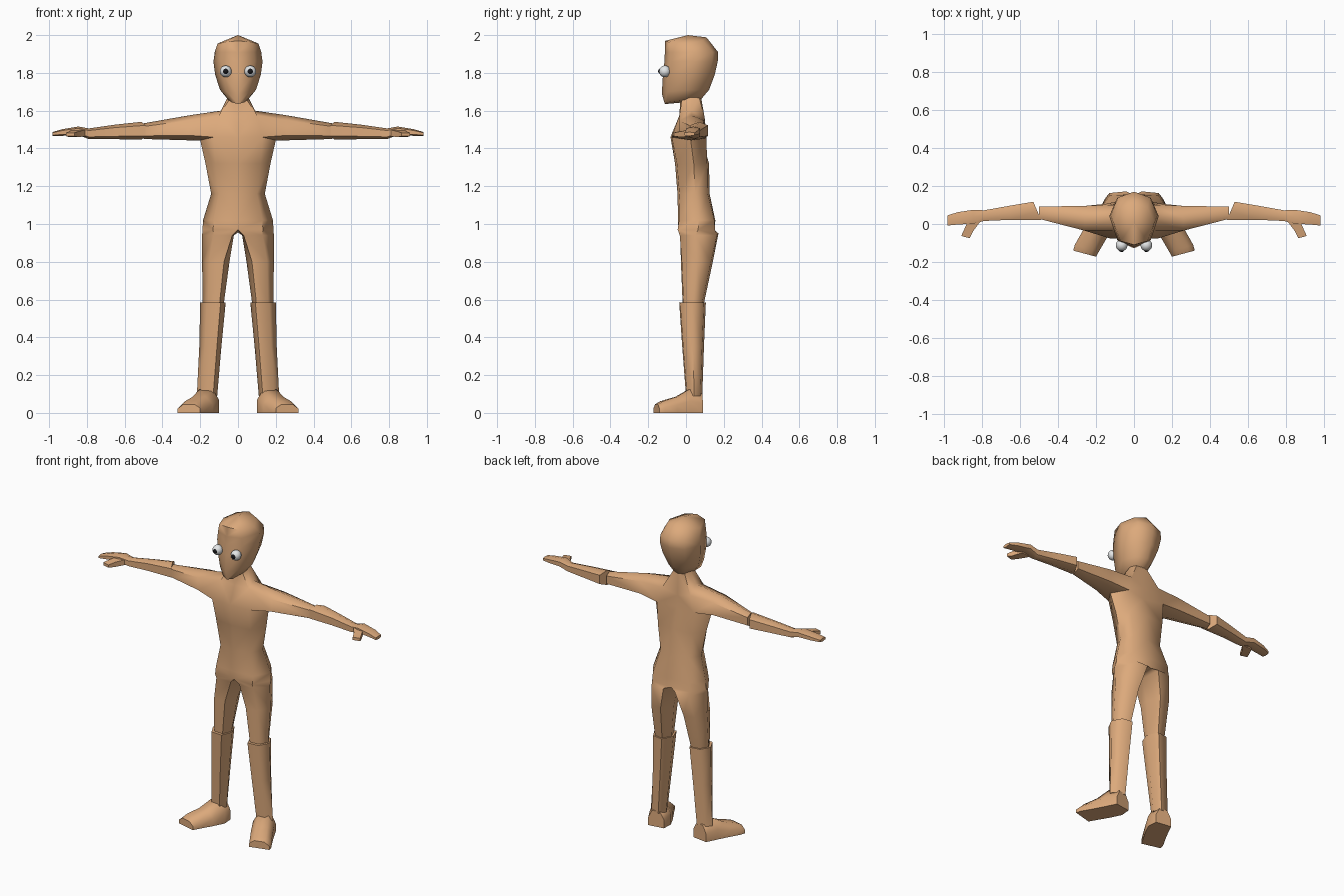
import bpy, bmesh, math

if "Cube" in bpy.data.objects:
    bpy.data.objects.remove(bpy.data.objects["Cube"])


def material(name, rgb):
    m = bpy.data.materials.new(name)
    m.diffuse_color = (*rgb, 1)
    m.use_nodes = True
    m.node_tree.nodes["Principled BSDF"].inputs["Base Color"].default_value = m.diffuse_color
    return m


SKIN = material("skin tan", (0.72, 0.40, 0.20))
WHITE = material("eye white", (0.85, 0.87, 0.88))
BLACK = material("pupil black", (0.008, 0.008, 0.01))


def finish(name, bm, mat, angle=60, mirror=True):
    bmesh.ops.recalc_face_normals(bm, faces=bm.faces)
    me = bpy.data.meshes.new(name)
    bm.to_mesh(me)
    bm.free()
    me.materials.append(mat)
    for p in me.polygons:
        p.use_smooth = True
    me.set_sharp_from_angle(angle=math.radians(angle))
    ob = bpy.data.objects.new(name, me)
    bpy.context.collection.objects.link(ob)
    if mirror:
        mod = ob.modifiers.new("mirror", 'MIRROR')
        mod.use_clip = True
        mod.merge_threshold = 0.0005
    return ob


def verts(bm, pts):
    return [bm.verts.new(p) for p in pts]


def bridge(bm, a, b, closed=True):
    n = len(a)
    for i in range(n if closed else n - 1):
        j = (i + 1) % n
        bm.faces.new((a[i], a[j], b[j], b[i]))


def loft(bm, rings, closed=True, caps=True):
    rows = [verts(bm, r) for r in rings]
    for a, b in zip(rows, rows[1:]):
        bridge(bm, a, b, closed)
    if caps:
        bm.faces.new(rows[0])
        bm.faces.new(rows[-1])
    return rows


# Half rings run front centre, front, side, back, back centre
def half_ring(w, yf, yb, z, k=0.7, zf=None, zb=None, bow=0.01):
    zf, zb, ym = zf or z, zb or z, yf + (yb - yf) * 0.55
    return [(0, yf, zf), (w * k, yf + bow, (zf + z) / 2), (w, ym, z),
            (w * k, yb - bow, (zb + z) / 2), (0, yb, zb)]


# Six-sided limb rings: across x (arms) or across z (legs)
def arm_ring(x, y0, y1, z0, z1, slant=0.0):
    h, m = (z1 - z0) * 0.2, (y0 + y1) / 2
    return [(x - slant, y0, z0 + h), (x, m, z0), (x + slant, y1, z0 + h),
            (x + slant, y1, z1 - h), (x, m, z1), (x - slant, y0, z1 - h)]


def leg_ring(z, x0, x1, y0, y1):
    d, m = x1 - x0, (y0 + y1) / 2
    return [(x0 + d * 0.2, y0, z), (x0 + d * 0.75, y0 + 0.005, z), (x1, m, z),
            (x0 + d * 0.75, y1 - 0.01, z), (x0 + d * 0.25, y1, z), (x0, m, z)]


# Body: torso, neck, upper arms and thighs in one skin
bm = bmesh.new()
torso = [half_ring(0.188, -0.040, 0.150, 0.97, zb=0.96, bow=-0.004),
         half_ring(0.185, -0.042, 0.155, 1.02, bow=0.005),
         half_ring(0.142, -0.045, 0.125, 1.16),
         half_ring(0.172, -0.058, 0.122, 1.32),
         [(0, -0.082, 1.46), (0.13, -0.075, 1.46), (0.20, 0.025, 1.443),
          (0.13, 0.108, 1.455), (0, 0.085, 1.45)]]
rows = loft(bm, torso, closed=False, caps=False)
low = rows[-1]
top = verts(bm, [(0, -0.035, 1.57), (0.10, -0.035, 1.575), (0.09, 0.03, 1.60),
                 (0.10, 0.10, 1.555), (0, 0.085, 1.525)])
bm.faces.new((low[0], low[1], top[1], top[0]))
bm.faces.new((low[3], low[4], top[4], top[3]))
neck = verts(bm, half_ring(0.055, -0.03, 0.08, 1.67))
bridge(bm, top, neck, closed=False)
# upper arm grown from the shoulder opening
last = [low[1], low[2], low[3], top[3], top[2], top[1]]
for ring in (arm_ring(0.26, -0.035, 0.095, 1.443, 1.575),
             arm_ring(0.50, 0.027, 0.092, 1.45, 1.533)):
    new = verts(bm, ring)
    bridge(bm, last, new)
    last = new
bm.faces.new(last)
# thigh grown from the hip opening
crotch = bm.verts.new((0, 0.05, 0.955))
last = rows[0] + [crotch]
for ring in ([(0.03, -0.03, 0.94), (0.13, -0.033, 0.94), (0.19, 0.05, 0.94),
              (0.13, 0.163, 0.94), (0.04, 0.172, 0.95), (0.022, 0.05, 0.94)],
             leg_ring(0.80, 0.045, 0.19, -0.027, 0.142),
             leg_ring(0.58, 0.075, 0.187, -0.018, 0.095)):
    new = verts(bm, ring)
    bridge(bm, last, new)
    last = new
bm.faces.new(last)
finish("body", bm, SKIN)

# Forearms with hands
bm = bmesh.new()
loft(bm, [arm_ring(0.51, 0.022, 0.117, 1.447, 1.541, 0.02),
          arm_ring(0.65, 0.022, 0.097, 1.449, 1.526),
          arm_ring(0.79, 0.016, 0.072, 1.450, 1.506),
          arm_ring(0.845, 0.002, 0.075, 1.470, 1.516),
          arm_ring(0.93, -0.003, 0.062, 1.467, 1.502),
          arm_ring(0.982, -0.008, 0.045, 1.466, 1.487)])
finish("forearm_and_hand", bm, SKIN)

# Thumbs
bm = bmesh.new()
loft(bm, [[(x0, y, z0), (x1, y + t, z0), (x1, y + t, z1), (x0, y, z1)]
          for x0, x1, y, t, z0, z1 in ((0.80, 0.87, 0.025, 0, 1.465, 1.50),
                                       (0.845, 0.895, -0.035, 0.005, 1.46, 1.49),
                                       (0.865, 0.91, -0.075, 0.012, 1.465, 1.483))])
finish("thumb", bm, SKIN)

# Lower legs
bm = bmesh.new()
loft(bm, [leg_ring(0.585, 0.065, 0.20, -0.036, 0.105),
          leg_ring(0.35, 0.088, 0.205, -0.02, 0.095),
          leg_ring(0.09, 0.11, 0.218, 0.0, 0.086)])
finish("lower_leg", bm, SKIN)

# Feet, heel to toe and turned outwards
bm = bmesh.new()
feet = []
for xi, yi, xo, yo, h in ((0.105, 0.075, 0.205, 0.09, 0.10),
                          (0.10, 0.01, 0.24, 0.02, 0.125),
                          (0.135, -0.06, 0.275, -0.045, 0.085),
                          (0.185, -0.145, 0.312, -0.11, 0.062),
                          (0.20, -0.172, 0.32, -0.14, 0.045)):
    dx, dy = xo - xi, yo - yi
    feet.append([(xi, yi, 0.0), (xo, yo, 0.0), (xo, yo, h * 0.5),
                 (xi + dx * 0.75, yi + dy * 0.75, h),
                 (xi + dx * 0.25, yi + dy * 0.25, h), (xi, yi, h * 0.55)])
loft(bm, feet)
finish("foot", bm, SKIN)

# Head
bm = bmesh.new()
head = [half_ring(0.050, -0.112, 0.075, 1.655, zf=1.635),
        half_ring(0.095, -0.128, 0.122, 1.71, 0.62, zf=1.69, bow=0.03),
        half_ring(0.121, -0.122, 0.152, 1.79, 0.66, bow=0.03),
        half_ring(0.130, -0.114, 0.168, 1.86, 0.68, bow=0.03),
        half_ring(0.123, -0.112, 0.170, 1.91, 0.68, bow=0.03),
        half_ring(0.108, -0.110, 0.108, 1.955, 0.65, zf=1.97, zb=1.988, bow=0.02)]
rows = loft(bm, head, closed=False, caps=False)
for row, tip in ((rows[0], (0, 0.0, 1.645)), (rows[-1], (0, 0.01, 2.0))):
    t = bm.verts.new(tip)
    for a, b in zip(row, row[1:]):
        bm.faces.new((a, b, t))
finish("head", bm, SKIN)


# Eyes and pupils
def ball(name, centre, r, mat):
    b = bmesh.new()
    bmesh.ops.create_uvsphere(b, u_segments=16, v_segments=10, radius=r)
    bmesh.ops.translate(b, verts=b.verts, vec=centre)
    finish(name, b, mat)


ball("eye", (0.065, -0.112, 1.808), 0.031, WHITE)
ball("pupil", (0.065, -0.131, 1.808), 0.0165, BLACK)
